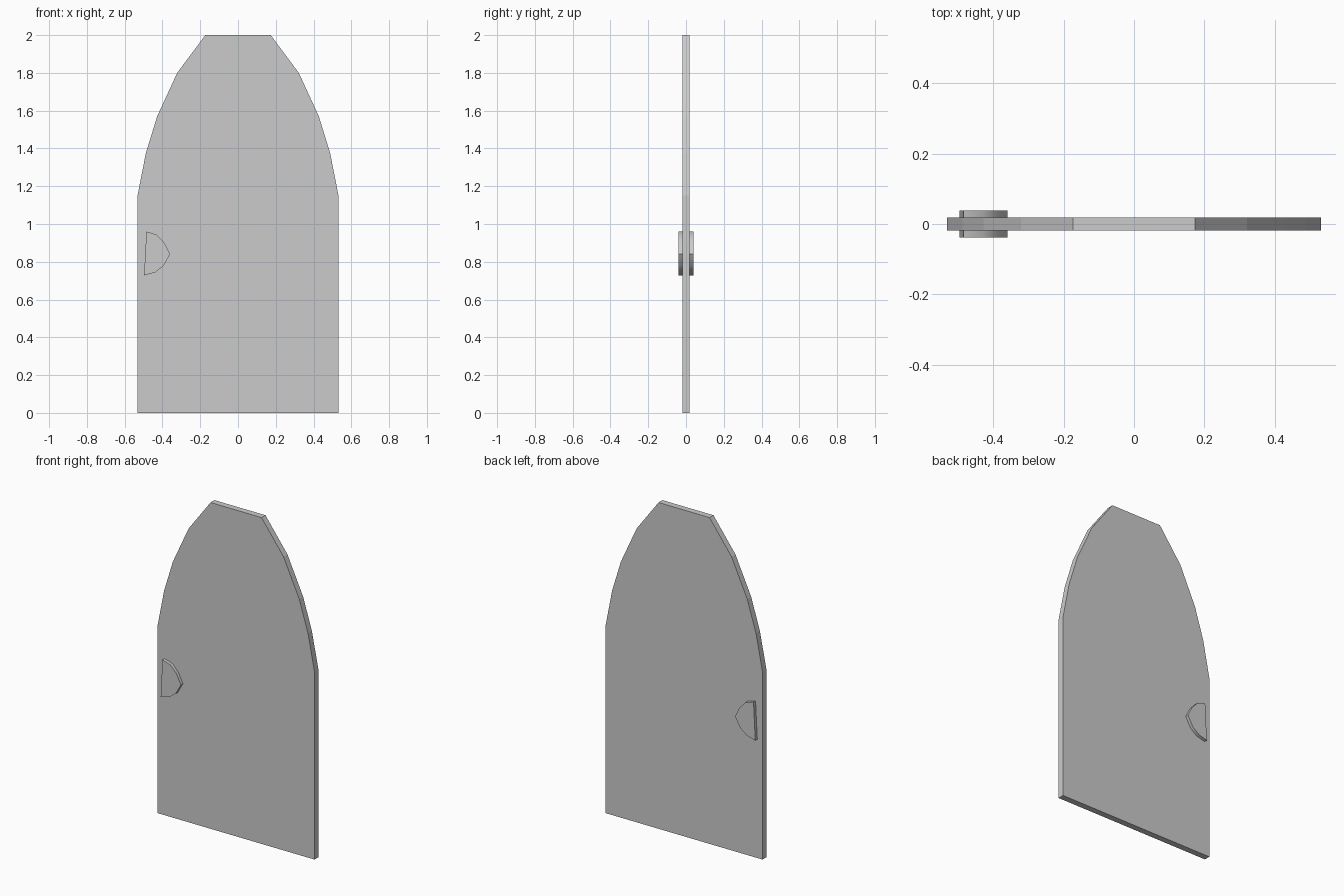
import bpy
import bmesh
import math

cube = bpy.data.objects.get("Cube")
if cube:
    bpy.data.objects.remove(cube, do_unlink=True)

# One plain grey for the whole door
grey = bpy.data.materials.new("plain_grey")
grey.use_nodes = True
colour = (0.6, 0.6, 0.6, 1)
grey.diffuse_color = colour
grey.node_tree.nodes["Principled BSDF"].inputs["Base Color"].default_value = colour


def slab(name, outline, half_depth):
    """Extrude an x-z outline evenly to both sides of y = 0."""
    mesh = bpy.data.meshes.new(name)
    bm = bmesh.new()
    face = bm.faces.new([bm.verts.new((x, -half_depth, z)) for x, z in outline])
    ext = bmesh.ops.extrude_face_region(bm, geom=[face], use_keep_orig=True)
    moved = [v for v in ext["geom"] if isinstance(v, bmesh.types.BMVert)]
    bmesh.ops.translate(bm, vec=(0, 2 * half_depth, 0), verts=moved)
    bmesh.ops.recalc_face_normals(bm, faces=bm.faces)
    bm.to_mesh(mesh)
    bm.free()
    mesh.materials.append(grey)
    obj = bpy.data.objects.new(name, mesh)
    bpy.context.collection.objects.link(obj)
    return obj


# Door panel: half profile mirrored into a faceted arch
half = [(0.532, 0), (0.532, 1.15), (0.488, 1.375),
        (0.428, 1.57), (0.322, 1.8), (0.173, 2)]
slab("door_panel", half + [(-x, z) for x, z in reversed(half)], 0.019)

# Half-round handle that passes through the panel
grip = [(-0.485, 0.96), (-0.43, 0.943), (-0.39, 0.9), (-0.36, 0.84),
        (-0.395, 0.777), (-0.44, 0.743), (-0.497, 0.728)]
handle = slab("door_handle", grip, 0.039)
bpy.ops.object.select_all(action="DESELECT")
handle.select_set(True)
bpy.context.view_layer.objects.active = handle
bpy.ops.object.shade_smooth_by_angle(angle=math.radians(40))
